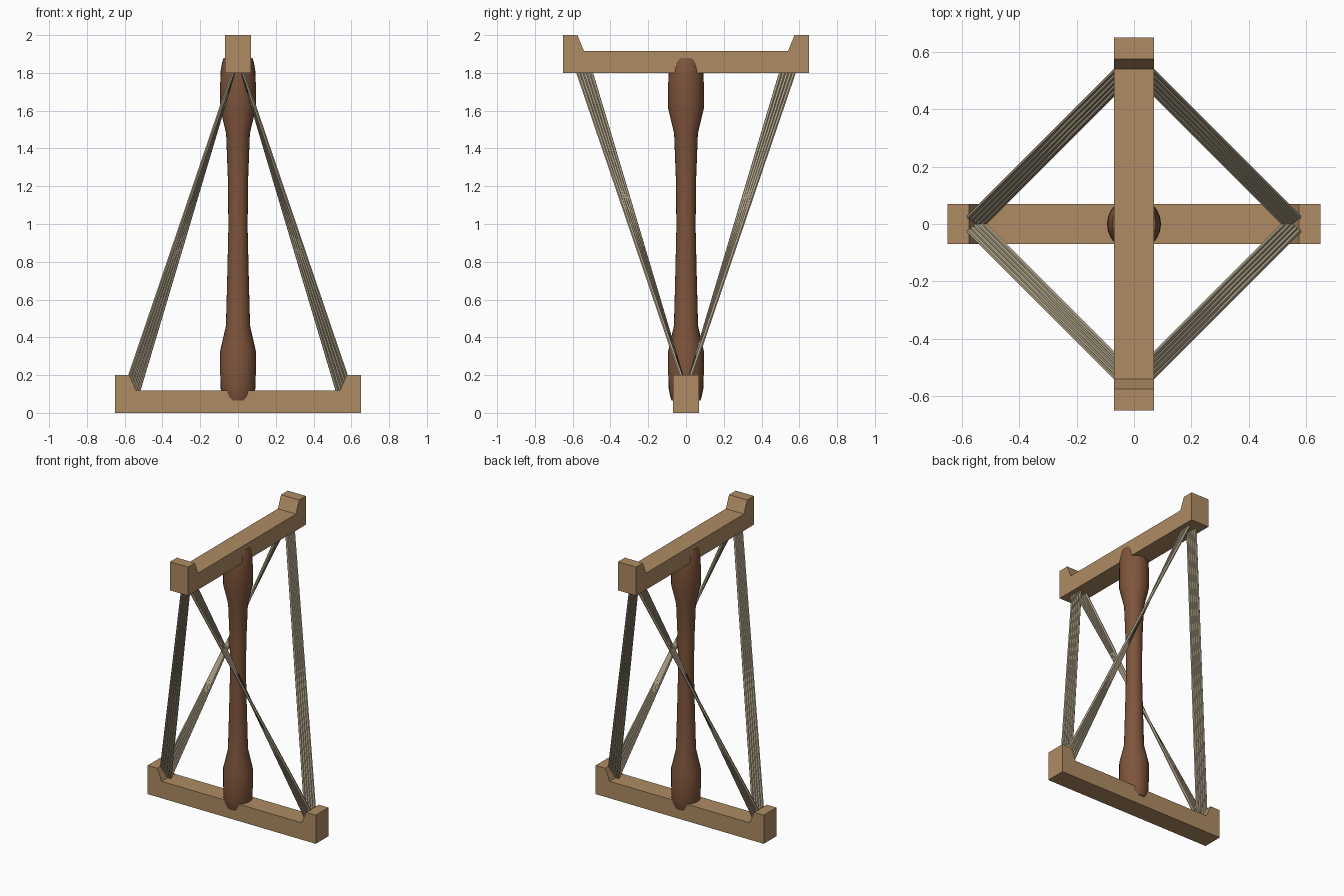
import bpy, bmesh, math
from mathutils import Vector, Matrix

if "Cube" in bpy.data.objects:
    bpy.data.objects.remove(bpy.data.objects["Cube"])


def material(name, rgb):
    m = bpy.data.materials.new(name)
    m.diffuse_color = (*rgb, 1)
    m.use_nodes = True
    m.node_tree.nodes["Principled BSDF"].inputs["Base Color"].default_value = m.diffuse_color
    return m


LIGHT_WOOD = material("light_wood", (0.42, 0.26, 0.125))
DARK_WOOD = material("dark_wood", (0.21, 0.09, 0.045))
YARN = material("yarn", (0.48, 0.41, 0.28))


def make_object(name, bm, mat):
    bmesh.ops.recalc_face_normals(bm, faces=bm.faces)
    me = bpy.data.meshes.new(name)
    bm.to_mesh(me)
    bm.free()
    me.materials.append(mat)
    ob = bpy.data.objects.new(name, me)
    bpy.context.collection.objects.link(ob)
    return ob


# Crossbar: extruded side profile with raised lips at both ends
def crossbar(name, z, thick, angle):
    half = [(0.65, 0), (0.65, 0.2), (0.575, 0.2), (0.54, thick)]
    profile = half + [(-x, h) for x, h in reversed(half)]
    bm = bmesh.new()
    face = bm.faces.new([bm.verts.new((x, -0.07, h)) for x, h in profile])
    ext = bmesh.ops.extrude_face_region(bm, geom=[face])
    moved = [g for g in ext["geom"] if isinstance(g, bmesh.types.BMVert)]
    bmesh.ops.translate(bm, verts=moved, vec=(0, 0.14, 0))
    bmesh.ops.transform(bm, verts=bm.verts,
                        matrix=Matrix.Translation((0, 0, z)) @ Matrix.Rotation(angle, 4, 'Z'))
    return make_object(name, bm, LIGHT_WOOD)


crossbar("bottom_crossbar", 0, 0.118, 0)
crossbar("top_crossbar", 1.8, 0.116, math.pi / 2)

# Turned centre shaft
SIDES = 24
PROFILE = [(0.076, 0.065), (0.083, 0.085), (0.092, 0.13), (0.094, 0.20), (0.094, 0.33),
           (0.064, 0.46), (0.057, 0.72), (0.051, 0.98), (0.053, 1.22),
           (0.063, 1.48), (0.094, 1.61), (0.094, 1.75), (0.092, 1.81),
           (0.083, 1.86), (0.076, 1.88)]
bm = bmesh.new()
rings = [[bm.verts.new((r * math.cos(2 * math.pi * i / SIDES),
                        r * math.sin(2 * math.pi * i / SIDES), z)) for i in range(SIDES)]
         for r, z in PROFILE]
for a, b in zip(rings, rings[1:]):
    for i in range(SIDES):
        j = (i + 1) % SIDES
        bm.faces.new((a[i], a[j], b[j], b[i]))
bm.faces.new(rings[0])
bm.faces.new(rings[-1])
shaft = make_object("centre_shaft", bm, DARK_WOOD)
bpy.context.view_layer.objects.active = shaft
shaft.select_set(True)
bpy.ops.object.shade_smooth_by_angle(angle=math.radians(30))


# Yarn: parallel strands running from each bottom end to each top end
def strand(bm, start, end, radius):
    d = end - start
    m = Matrix.Translation((start + end) / 2) @ d.to_track_quat('Z', 'Y').to_matrix().to_4x4()
    bmesh.ops.create_cone(bm, cap_ends=True, segments=6, radius1=radius, radius2=radius,
                          depth=d.length, matrix=m)


for sx, side in ((-1, "left"), (1, "right")):
    for sy, end in ((-1, "front"), (1, "back")):
        bm = bmesh.new()
        for k in range(5):
            s = 0.525 + 0.0185 * k
            strand(bm, Vector((sx * s, 0, 0.12)), Vector((0, sy * s, 1.88)), 0.0095)
        make_object(f"yarn_{end}_{side}", bm, YARN)
